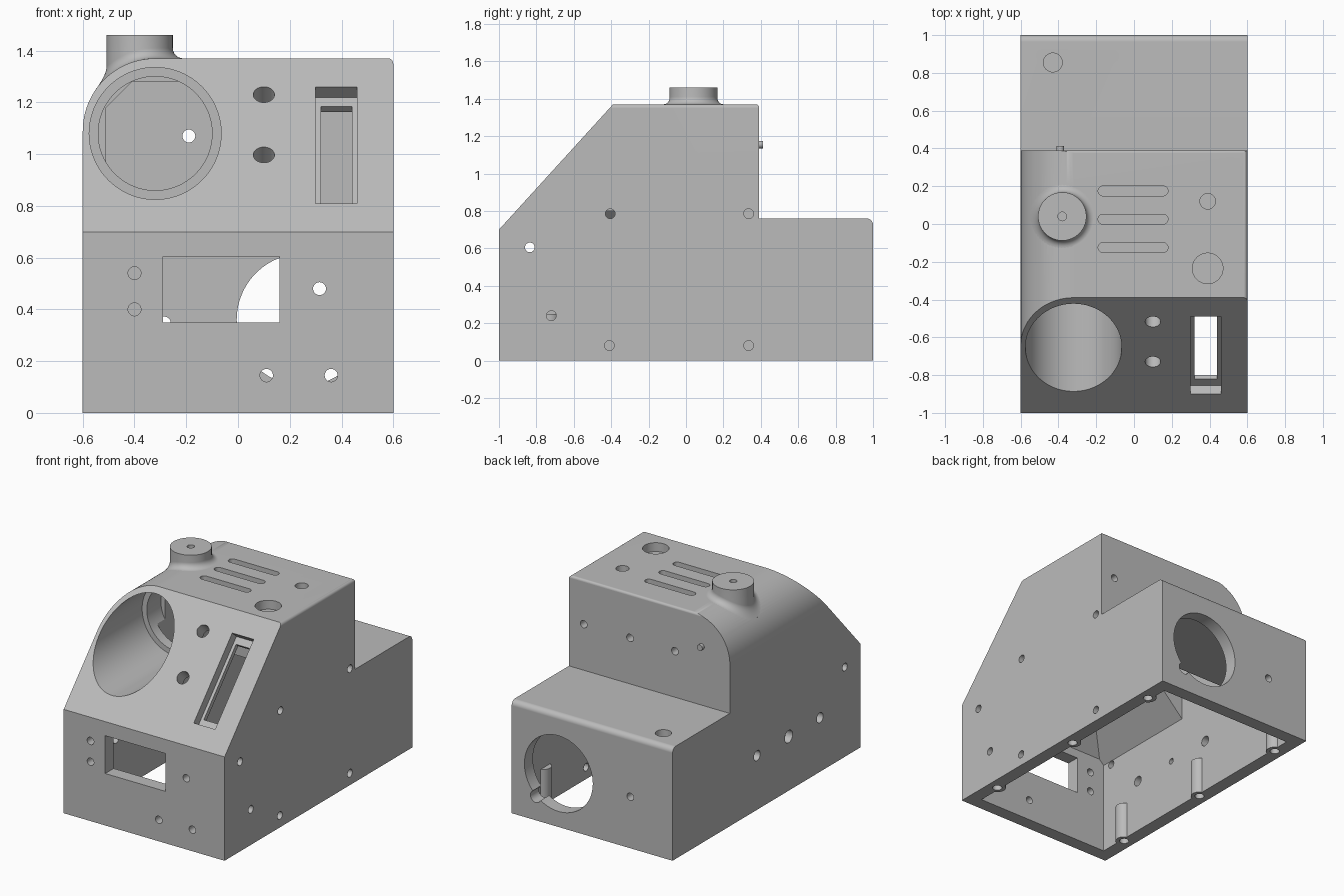
import bpy, bmesh, math
from mathutils import Vector, Matrix

if "Cube" in bpy.data.objects:
    bpy.data.objects.remove(bpy.data.objects["Cube"], do_unlink=True)

grey = bpy.data.materials.new("plain grey")
grey.use_nodes = True
grey.diffuse_color = (0.5, 0.5, 0.5, 1)
for node in grey.node_tree.nodes:
    if node.type == 'BSDF_PRINCIPLED':
        node.inputs["Base Color"].default_value = grey.diffuse_color


def make(name, bm):
    bmesh.ops.recalc_face_normals(bm, faces=bm.faces[:])
    mesh = bpy.data.meshes.new(name)
    bm.to_mesh(mesh)
    bm.free()
    mesh.materials.append(grey)
    ob = bpy.data.objects.new(name, mesh)
    bpy.context.collection.objects.link(ob)
    return ob


def rounded(points):
    """Replace every (u, v, radius) corner by an arc."""
    out = []
    for i, p in enumerate(points):
        c = Vector(p[:2])
        if len(p) < 3:
            out.append(c)
            continue
        a = (Vector(points[i - 1][:2]) - c).normalized()
        b = (Vector(points[(i + 1) % len(points)][:2]) - c).normalized()
        r, n = p[2], 24 if p[2] > 0.1 else 6
        for k in range(n + 1):  # right-angled corners
            t = k / n * math.pi / 2
            out.append(c + a * r * (1 - math.sin(t)) + b * r * (1 - math.cos(t)))
    return out


def prism(name, points, axis, lo, hi):
    """Extrude a (y, z), (x, z) or (x, y) outline along X, Y or Z."""
    bm = bmesh.new()
    place = {'X': lambda u, v, w: (w, u, v),
             'Y': lambda u, v, w: (u, w, v),
             'Z': lambda u, v, w: (u, v, w)}[axis]
    face = bm.faces.new([bm.verts.new(place(p[0], p[1], lo)) for p in rounded(points)])
    new = bmesh.ops.extrude_face_region(bm, geom=[face])["geom"]
    bmesh.ops.translate(bm, vec=place(0, 0, hi - lo),
                        verts=[g for g in new if isinstance(g, bmesh.types.BMVert)])
    return make(name, bm)


def rod(name, start, way, r, length, sides=32):
    """Cylinder running from start along a direction."""
    way = Vector(way).normalized()
    bm = bmesh.new()
    mat = (Matrix.Translation(Vector(start) + way * length / 2)
           @ way.to_track_quat('Z', 'Y').to_matrix().to_4x4())
    bmesh.ops.create_cone(bm, cap_ends=True, segments=sides, radius1=r, radius2=r,
                          depth=length, matrix=mat)
    return make(name, bm)


def combine(target, tool, operation):
    mod = target.modifiers.new("bool", 'BOOLEAN')
    mod.solver = 'EXACT'
    mod.operation = operation
    mod.object = tool
    bpy.context.view_layer.objects.active = target
    bpy.ops.object.modifier_apply(modifier=mod.name)
    bpy.data.objects.remove(tool, do_unlink=True)


def cut(tool):
    combine(body, tool, 'DIFFERENCE')


def drill(start, way, r, depth, sides=32):
    """Hole of a given depth, starting slightly outside the surface."""
    way = Vector(way).normalized()
    cut(rod("drill", Vector(start) - way * 0.03, way, r, depth + 0.03, sides))


# Outer housing: side outline crossed with the front outline
body = prism("housing", [(-1, 0), (1, 0), (1, .76, .035), (.39, .76), (.39, 1.37, .015),
                         (-.39, 1.37), (-1, .7)], 'X', -.7, .7)
combine(body, prism("front_outline", [(-.6, -.1), (.6, -.1), (.6, 1.37, .02),
                                      (-.6, 1.37, .28)], 'Y', -1.1, 1.1), 'INTERSECT')

# Hollow interior, leaving the block that carries the large bore
hollow = prism("hollow", [(-.91, -.1), (.91, -.1), (.91, .67), (.3, .67), (.3, 1.28),
                          (-.349, 1.28), (-.91, .664)], 'X', -.7, .7)
combine(hollow, prism("inner_outline", [(-.51, -.2), (.51, -.2), (.51, 1.28), (-.41, 1.28),
                                        (-.51, 1.18)], 'Y', -1.1, 1.1), 'INTERSECT')
combine(hollow, prism("bore_block", [(-.55, .59), (-.34, .8), (0, .8), (0, 1.4),
                                     (-.55, 1.4)], 'Y', -1.2, -.13), 'DIFFERENCE')
cut(hollow)

# Round stub on the roof, its foot flaring onto the curved shoulder
CX, CY, R, N = -.38, .04, .128, 64


def roof(x):
    return 1.37 if x > -.32 else 1.09 + math.sqrt(max(0, .28 ** 2 - (x + .32) ** 2))


bm = bmesh.new()
flare = [(.168, -.03)]
for k in range(7):
    t = k / 6 * math.pi / 2
    flare.append((R + .04 * (1 - math.sin(t)), .04 * (1 - math.cos(t))))
rings = []
for r, h in flare + [(R, None)]:
    ring = []
    for k in range(N):
        a = k * math.tau / N
        x, y = CX + r * math.cos(a), CY + r * math.sin(a)
        ring.append(bm.verts.new((x, y, 1.46 if h is None else roof(x) + h)))
    rings.append(ring)
for low, high in zip(rings, rings[1:]):
    for k in range(N):
        bm.faces.new((low[k - 1], low[k], high[k], high[k - 1]))
bm.faces.new(rings[-1])
bmesh.ops.poke(bm, faces=[bm.faces.new(rings[0][::-1])])
combine(body, make("roof_stub", bm), 'UNION')
drill((CX, CY, 1.46), (0, 0, -1), .023, .06)

# Screw posts along both lower edges
for x in (-.53, .53):
    for y in (-.73, .02, .77):
        combine(body, rod("post", (x, y, 0), (0, 0, 1), .055, .25), 'UNION')
        drill((x, y, 0), (0, 0, 1), .03, .18)

# Small peg on the upper rear wall
combine(body, rod("peg", (-.39, .35, 1.155), (0, 1, 0), .02, .062), 'UNION')

# Large stepped bore through the sloping face
cut(rod("bore", (-.32, -1.2, 1.08), (0, 1, 0), .255, 1.0, 96))
cut(rod("bore_inner", (-.32, -.3, 1.08), (0, 1, 0), .22, .25, 96))


# Stepped slot and two holes square to the slope
def slope(s, d):
    return (-1 + .673 * s + .739 * d, .7 + .739 * s - .673 * d)


for x0, x1, s0, s1, d0, d1 in ((.3, .46, .149, .758, -.05, .06), (.32, .44, .2, .71, 0, .2)):
    cut(prism("slot", [slope(s0, d0), slope(s1, d0), slope(s1, d1), slope(s0, d1)],
              'X', x0, x1))
for z in (.997, 1.23):
    y, z = slope((z - .7) / .739, 0)
    drill((.1, y, z), (0, .739, -.673), .041, .16)

# Front window and holes
cut(prism("window", [(-.29, .35), (.16, .35), (.16, .605), (-.29, .605)], 'Y', -1.1, -.85))
for x, z in ((-.4, .54), (-.4, .4), (.315, .48), (.11, .145), (.36, .145)):
    drill((x, -1, z), (0, 1, 0), .025, .14)

# Rear opening with its notch, and rear holes
drill((.25, 1, .36), (0, -1, 0), .255, .12, 96)
drill((.42, 1, .16), (0, -1, 0), .04, .13)
drill((-.285, 1, .347), (0, -1, 0), .025, .14)
for x in (.49, .145, -.19):
    drill((x, .39, 1.07), (0, -1, 0), .025, .14)

# Side holes
for y, z in ((-.405, .785), (.335, .785), (-.835, .605), (-.72, .24), (-.41, .08), (.335, .08)):
    drill((.6, y, z), (-1, 0, 0), .026, .14)
for y, z, r, depth in ((-.835, .605, .026, .14), (-.57, .365, .034, .14), (.1, .365, .034, .14),
                       (-.237, .365, .042, .05), (-.237, .365, .02, .14)):
    drill((-.6, y, z), (1, 0, 0), r, depth)

# Blind round recesses and grooves in the roof, and one in the rear step
for x, y, z, r in ((.39, .12, 1.37, .041), (.39, -.235, 1.37, .081), (-.43, .855, .76, .05)):
    drill((x, y, z), (0, 0, -1), r, .06)
for y in (-.125, .025, .175):
    h = .026
    cut(prism("groove", [(-.19, y - h, h), (.18, y - h, h), (.18, y + h, h - .0005),
                         (-.19, y + h, h - .0005)], 'Z', 1.31, 1.45))

# Smooth curves, crisp edges
bpy.ops.object.select_all(action='DESELECT')
body.select_set(True)
bpy.context.view_layer.objects.active = body
bpy.ops.object.shade_smooth_by_angle(angle=math.radians(30))
weighted = body.modifiers.new("weighted", 'WEIGHTED_NORMAL')
weighted.keep_sharp = True
